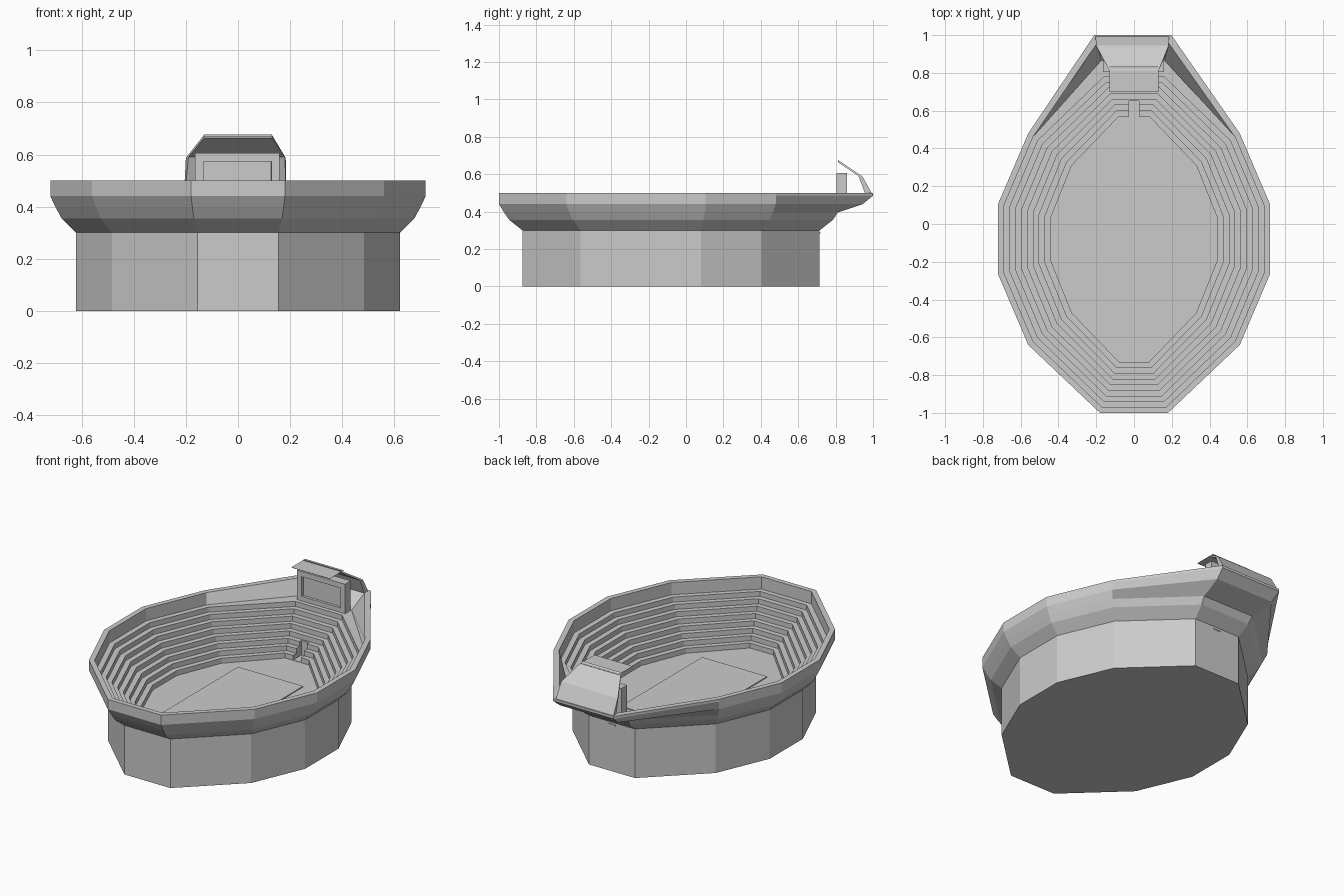
import bpy, bmesh

if "Cube" in bpy.data.objects:
    bpy.data.objects.remove(bpy.data.objects["Cube"], do_unlink=True)

grey = bpy.data.materials.new("concrete_grey")
grey.use_nodes = True
COLOUR = (0.6, 0.6, 0.6, 1)
grey.diffuse_color = COLOUR
grey.node_tree.nodes["Principled BSDF"].inputs["Base Color"].default_value = COLOUR

CENTRE_Y = -0.08
OUTER = [(0.18, 0.92), (0.56, 0.56), (0.72, 0.185)]   # quarter of the rim
INNER = [(0.08, 0.65), (0.33, 0.39), (0.44, 0.115)]   # quarter of the field


def make_object(name, bm):
    bmesh.ops.recalc_face_normals(bm, faces=bm.faces)
    mesh = bpy.data.meshes.new(name)
    bm.to_mesh(mesh)
    bm.free()
    mesh.materials.append(grey)
    obj = bpy.data.objects.new(name, mesh)
    bpy.context.collection.objects.link(obj)
    return obj


def box_mesh(x, y, z):
    bm = bmesh.new()
    bmesh.ops.create_cube(bm, size=1)
    for v in bm.verts:
        for i, (lo, hi) in enumerate((x, y, z)):
            v.co[i] = hi if v.co[i] > 0 else lo
    bm.normal_update()
    return bm


def ring(bm, z, scale=1, inset=0, back=None):
    """Twelve-sided ring; back moves the two rear corners, the right one a little wider."""
    q = [((a[0] + (b[0] - a[0]) * inset) * scale, (a[1] + (b[1] - a[1]) * inset) * scale)
         for a, b in zip(OUTER, INNER)]
    half = [(x, -y + CENTRE_Y) for x, y in q] + [(x, y + CENTRE_Y) for x, y in q[::-1]]
    if back:
        half[-1] = back
    other = [(-x, y) for x, y in half[::-1]]
    if back:
        other[0] = (-back[0] - 0.012, back[1])
    return [bm.verts.new((x, y, z)) for x, y in half + other]


# stadium bowl: base, flared outside, rim and stepped tiers
bm = bmesh.new()
rings = [
    ring(bm, 0, 0.864), ring(bm, 0.30, 0.864),
    ring(bm, 0.355, 0.94), ring(bm, 0.395, 0.97),
    ring(bm, 0.44, back=(0.19, 0.945)),
    ring(bm, 0.485, back=(0.198, 1)), ring(bm, 0.5, back=(0.198, 1)),
]
TIERS = 9
DECK, FLOOR = 0.425, 0.18
rings += [ring(bm, 0.5, inset=1 / TIERS, back=(0.185, 0.955)),
          ring(bm, DECK, inset=1 / TIERS, back=(0.162, 0.865))]
drop = (DECK - FLOOR) / (TIERS - 1)
for i in range(2, TIERS + 1):
    top = DECK - drop * (i - 2)
    rings += [ring(bm, top, inset=i / TIERS), ring(bm, top - drop, inset=i / TIERS)]
for a, b in zip(rings, rings[1:]):
    for j in range(len(a)):
        k = (j + 1) % len(a)
        bm.faces.new((a[j], a[k], b[k], b[j]))
bm.faces.new(rings[0])
bm.faces.new(rings[-1])
bowl = make_object("stadium_bowl", bm)

# players' entrance cut into the rear tiers
cutter = make_object("entrance_cutter",
                     box_mesh((-0.026, 0.026), (0.5, 0.65), (FLOOR + 0.002, 0.4)))
cutter.hide_render = True
cut = bowl.modifiers.new("entrance", 'BOOLEAN')
cut.operation = 'DIFFERENCE'
cut.solver = 'EXACT'
cut.object = cutter
bpy.context.view_layer.update()
bowl.data = bpy.data.meshes.new_from_object(
    bowl.evaluated_get(bpy.context.evaluated_depsgraph_get()))
bowl.modifiers.clear()
bpy.data.objects.remove(cutter, do_unlink=True)

# small lintel on the rear wall, and the playing field
make_object("rear_lintel", box_mesh((-0.025, 0.025), (0.70, 0.719), (0.283, 0.289)))
make_object("playing_field",
            box_mesh((-0.22, 0.22), (-0.47, 0.315), (FLOOR - 0.002, FLOOR + 0.006)))

# scoreboard with a recessed screen
bm = box_mesh((-0.165, 0.16), (0.805, 0.86), (0.42, 0.605))
screen = min(bm.faces, key=lambda f: f.calc_center_median().y)
bmesh.ops.inset_individual(bm, faces=[screen], thickness=0.032, use_even_offset=True)
bmesh.ops.inset_individual(bm, faces=[screen], thickness=0.0005, use_even_offset=True)
bmesh.ops.translate(bm, verts=screen.verts, vec=(0, 0.015, 0))
make_object("scoreboard", bm)

# folded roof behind the board: left x, right x, y, z around its section
bm = bmesh.new()
section = [(-0.13, 0.13, 0.812, 0.676), (-0.2, 0.183, 0.944, 0.587),
           (-0.205, 0.185, 0.998, 0.49), (-0.2, 0.183, 0.96, 0.49),
           (-0.19, 0.18, 0.922, 0.59), (-0.13, 0.13, 0.812, 0.664)]
sides = [[bm.verts.new((row[s], row[2], row[3])) for row in section] for s in (0, 1)]
count = len(section)
for j in range(count):
    k = (j + 1) % count
    bm.faces.new((sides[0][j], sides[0][k], sides[1][k], sides[1][j]))
for top, knee, foot, inner_foot, inner_knee, inner_top in sides:
    bm.faces.new((top, knee, inner_knee, inner_top))
    bm.faces.new((knee, foot, inner_foot, inner_knee))
make_object("roof", bm)

# thin flat canopy over the screen
make_object("canopy", box_mesh((-0.13, 0.13), (0.70, 0.835), (0.6695, 0.671)))
